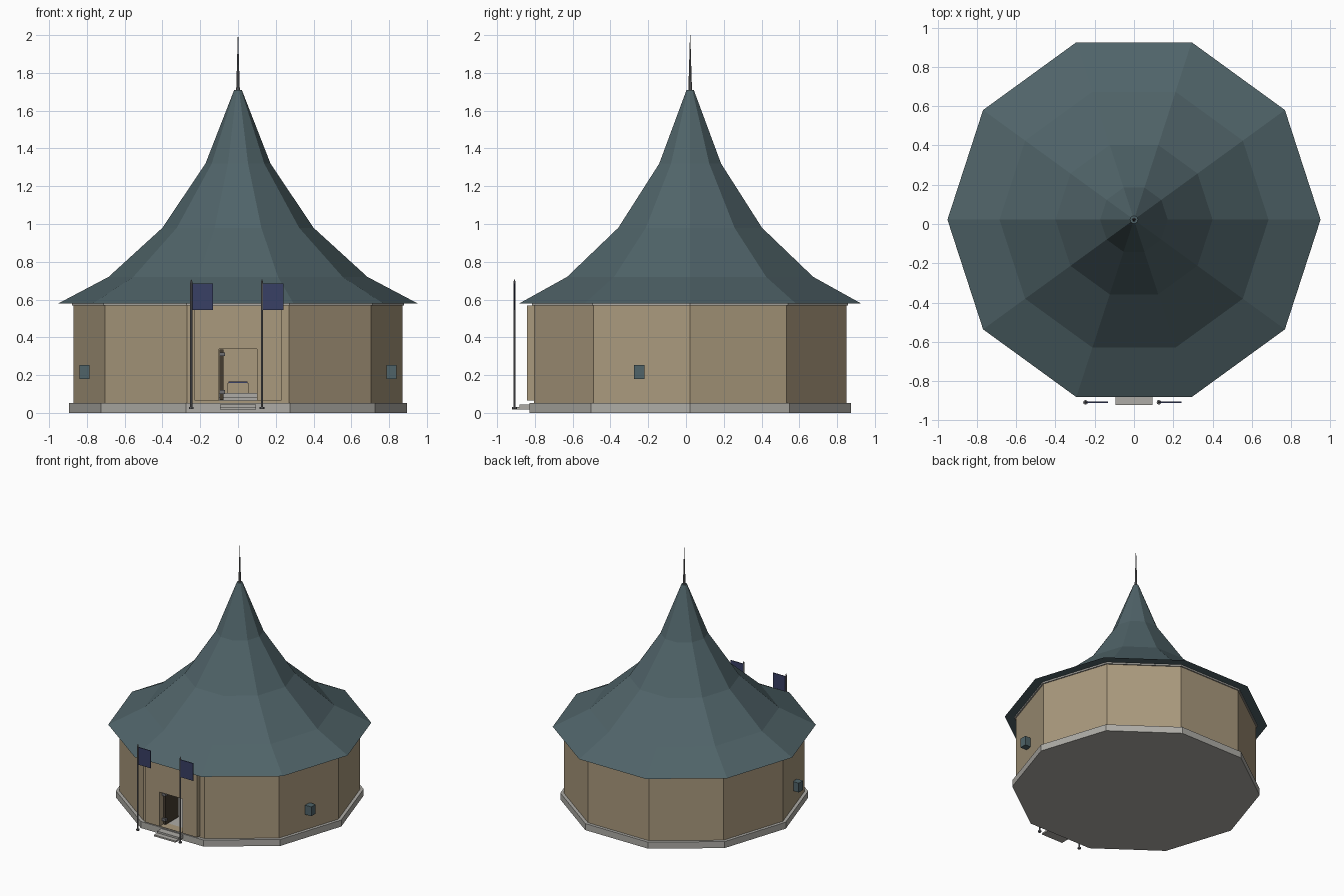
import bpy, bmesh, math

if "Cube" in bpy.data.objects:
    bpy.data.objects.remove(bpy.data.objects["Cube"])

CY = 0.022  # centre of the ten-sided plan


def material(name, rgb):
    m = bpy.data.materials.new(name)
    m.diffuse_color = (*rgb, 1)
    m.use_nodes = True
    m.node_tree.nodes["Principled BSDF"].inputs["Base Color"].default_value = m.diffuse_color
    return m


PLASTER = material("tan_plaster", (0.40, 0.32, 0.205))
SLATE = material("slate_teal", (0.080, 0.127, 0.141))
STONE = material("pale_stone", (0.42, 0.41, 0.38))
NAVY = material("navy_cloth", (0.040, 0.050, 0.130))
METAL = material("grey_metal", (0.16, 0.16, 0.17))
WOOD = material("dark_wood", (0.06, 0.045, 0.03))


def finish(name, bm, mat):
    bmesh.ops.recalc_face_normals(bm, faces=bm.faces[:])
    me = bpy.data.meshes.new(name)
    bm.to_mesh(me)
    bm.free()
    ob = bpy.data.objects.new(name, me)
    if mat:
        me.materials.append(mat)
    bpy.context.collection.objects.link(ob)
    return ob


def lathe(name, profile, mat, sides=10, x=0, y=CY, closed=False):
    """Stack rings of (radius, z); cap the ends, or join them into a hollow ring."""
    bm = bmesh.new()
    rings = []
    for r, z in profile:
        rings.append([bm.verts.new((x + r * math.cos(2 * math.pi * i / sides),
                                    y + r * math.sin(2 * math.pi * i / sides), z))
                      for i in range(sides)])
    pairs = list(zip(rings, rings[1:]))
    if closed:
        pairs.append((rings[-1], rings[0]))
    else:
        bm.faces.new(rings[0])
        bm.faces.new(rings[-1])
    for a, b in pairs:
        for i in range(sides):
            j = (i + 1) % sides
            bm.faces.new((a[i], a[j], b[j], b[i]))
    return finish(name, bm, mat)


def box(name, x, y, z, mat):
    """Box from (min, max) ranges."""
    bm = bmesh.new()
    bmesh.ops.create_cube(bm, size=1)
    for v in bm.verts:
        v.co = [lo + (c + 0.5) * (hi - lo) for c, (lo, hi) in zip(v.co, (x, y, z))]
    return finish(name, bm, mat)


# Plinth, hollow walls, cornice
lathe("plinth", [(0.895, 0), (0.895, 0.052)], STONE)
walls = lathe("walls", [(0.87, 0.05), (0.87, 0.57), (0.83, 0.57), (0.83, 0.05)],
              PLASTER, closed=True)
lathe("cornice", [(0.88, 0.568), (0.88, 0.584)], STONE)

# Thickened entrance wall, with the doorway cut through both layers
entrance = box("entrance_wall", (-0.23, 0.23), (-0.843, -0.80), (0.065, 0.568), PLASTER)
cutter = box("doorway_cutter", (-0.10, 0.10), (-1.0, -0.6), (0.066, 0.338), None)
cutter.hide_render = True
cutter.hide_viewport = True
for ob in (walls, entrance):
    mod = ob.modifiers.new("doorway", 'BOOLEAN')
    mod.operation = 'DIFFERENCE'
    mod.solver = 'EXACT'
    mod.object = cutter

# Open door leaf with hinges
box("door_leaf", (-0.098, -0.078), (-0.80, -0.64), (0.068, 0.336), WOOD)
for z in (0.10, 0.30):
    box("door_hinge", (-0.099, -0.068), (-0.815, -0.79), (z, z + 0.02), METAL)

# Interior floor, raised steps and draped table
lathe("floor", [(0.83, 0.05), (0.83, 0.062)], STONE)
box("inner_step_lower", (-0.25, 0.25), (0.30, 0.75), (0.06, 0.083), STONE)
box("inner_step_upper", (-0.22, 0.22), (0.38, 0.75), (0.08, 0.105), STONE)
box("table", (-0.055, 0.055), (0.50, 0.60), (0.10, 0.158), PLASTER)
box("table_cloth", (-0.05, 0.05), (0.495, 0.605), (0.158, 0.166), NAVY)

# Entrance steps
box("step_lower", (-0.095, 0.095), (-0.922, -0.82), (0.018, 0.03), STONE)
box("step_upper", (-0.095, 0.095), (-0.882, -0.80), (0.03, 0.044), STONE)

# Swept roof and finial
lathe("roof", [(0.95, 0.58), (0.685, 0.72), (0.40, 0.98), (0.172, 1.32), (0.02, 1.71)], SLATE)
lathe("finial", [(0.010, 1.70), (0.006, 1.83), (0.001, 2.0)], METAL, sides=8)

# Flagpoles with flags
for x in (-0.247, 0.127):
    lathe("flagpole", [(0.006, 0.02), (0.006, 0.69), (0.002, 0.705)], METAL, 8, x, -0.908)
    lathe("pole_foot", [(0.012, 0.02), (0.012, 0.03)], METAL, 8, x, -0.908)
    box("flag", (x + 0.006, x + 0.115), (-0.911, -0.905), (0.545, 0.684), NAVY)

# Wall boxes on the side faces
for s in (-1, 1):
    box("wall_box", (s * 0.812 - 0.027, s * 0.812 + 0.027), (-0.275, -0.221),
        (0.18, 0.254), SLATE)
